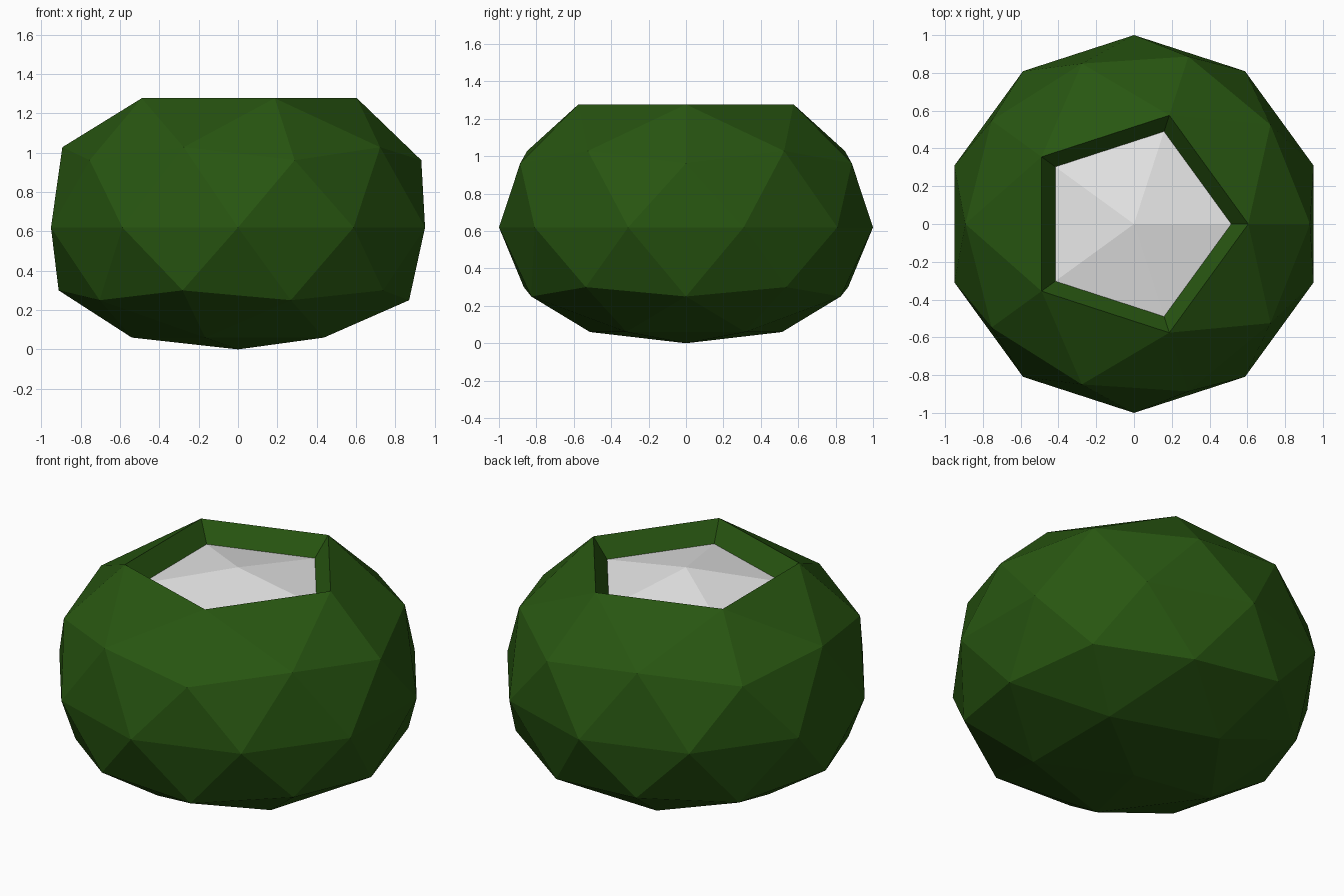
import bpy, bmesh, math

if "Cube" in bpy.data.objects:
    bpy.data.objects.remove(bpy.data.objects["Cube"])


def flat_material(name, rgb):
    m = bpy.data.materials.new(name)
    m.diffuse_color = (*rgb, 1)
    m.use_nodes = True
    m.node_tree.nodes["Principled BSDF"].inputs["Base Color"].default_value = m.diffuse_color
    return m


# Sphere ring height -> (new height, new radius)
RINGS = {
    -1.0: (0.0, 0.0), -0.851: (0.06, 0.54), -0.526: (0.25, 0.87),
    -0.447: (0.30, 0.912), 0.0: (0.62, 1.0), 0.447: (0.962, 0.932),
    0.526: (1.028, 0.893), 0.851: (1.277, 0.605), 1.0: (1.256, 0.0),
}


def place(v, z, radius):
    a = math.atan2(v.co.y, v.co.x)
    v.co = (radius * math.cos(a), radius * math.sin(a), z)


# Squashed faceted body
bm = bmesh.new()
bmesh.ops.create_icosphere(bm, subdivisions=2, radius=1)
pole = max(bm.verts, key=lambda v: v.co.z)
for v in bm.verts:
    ring = min(RINGS, key=lambda h: abs(h - v.co.z))
    place(v, *RINGS[ring])

# Sunken pale top: inset the five top faces, then lower the new ring
bmesh.ops.inset_region(bm, faces=list(pole.link_faces), thickness=0.05)
pole = min(bm.verts, key=lambda v: math.hypot(v.co.x, v.co.y) + (9 if v.co.z < 0.6 else 0))
for v in {v for f in pole.link_faces for v in f.verts} - {pole}:
    place(v, 1.165, 0.515)
pole.co = (0, 0, 1.256)
for f in bm.faces:
    f.smooth = False
    f.material_index = 1 if pole in f.verts else 0
bmesh.ops.recalc_face_normals(bm, faces=bm.faces)

mesh = bpy.data.meshes.new("faceted_body")
bm.to_mesh(mesh)
bm.free()
mesh.materials.append(flat_material("dark green", (0.021, 0.093, 0.0055)))
mesh.materials.append(flat_material("pale white", (0.8, 0.8, 0.8)))
bpy.context.collection.objects.link(bpy.data.objects.new("faceted_body", mesh))
